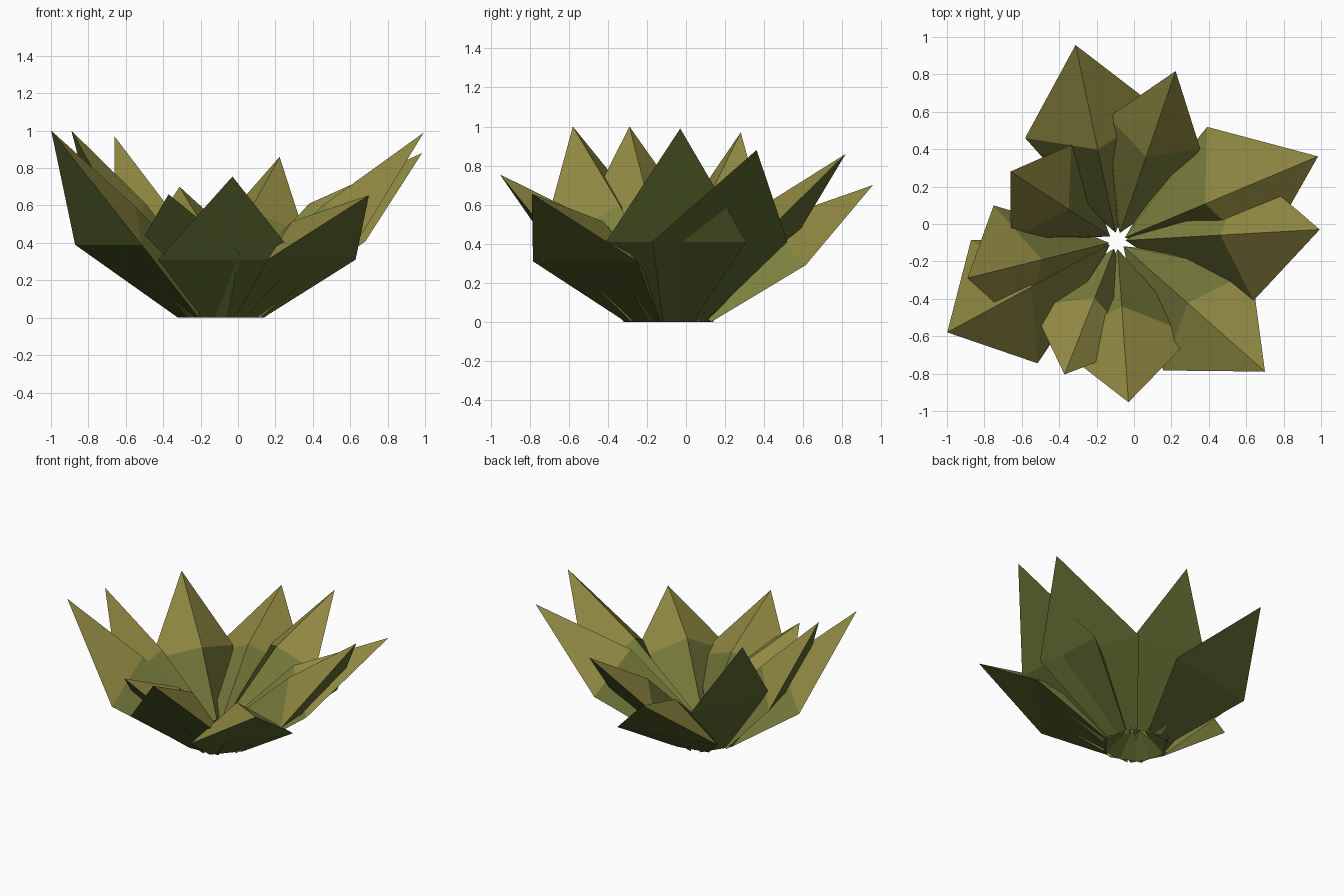
import bpy, bmesh
from math import sin, cos, radians
from mathutils import Vector

if "Cube" in bpy.data.objects:
    bpy.data.objects.remove(bpy.data.objects["Cube"])

HUB = Vector((-0.09, -0.09, 0))


def material(name, rgb):
    m = bpy.data.materials.new(name)
    m.diffuse_color = (*rgb, 1)
    m.use_nodes = True
    m.node_tree.nodes["Principled BSDF"].inputs["Base Color"].default_value = m.diffuse_color
    return m


OLIVE = material("olive_tip", (0.28, 0.25, 0.055))
GREEN = material("green_base", (0.21, 0.225, 0.05))
UNDER = material("green_underside", (0.115, 0.15, 0.03))


def leaf(name, angle, tip_r, tip_z, mid_r, mid_z, half_w):
    """Solid folded leaf: flat underside, ridge along the inner face."""
    a = radians(angle)
    out, side = Vector((cos(a), sin(a), 0)), Vector((-sin(a), cos(a), 0))
    bm = bmesh.new()

    def vert(r, s, z):
        return bm.verts.new(HUB + out * r + side * s + Vector((0, 0, z)))

    # inward normal of the lower segment gives the ridge offset
    n = Vector((-mid_z, mid_r - 0.2)).normalized() * half_w * 0.7
    base_l, base_r = vert(0.2, 0.115, 0), vert(0.2, -0.115, 0)
    base_in = vert(0.045, 0, 0.14)
    mid_left, mid_right = vert(mid_r, half_w, mid_z), vert(mid_r, -half_w, mid_z)
    mid_in = vert(mid_r + n.x, 0, mid_z + n.y)
    tip = vert(tip_r, 0, tip_z)

    faces = [
        ((base_l, base_r, mid_right, mid_left), 2), ((mid_left, mid_right, tip), 2),
        ((base_in, base_l, mid_left, mid_in), 1), ((base_r, base_in, mid_in, mid_right), 1),
        ((mid_in, mid_left, tip), 0), ((mid_right, mid_in, tip), 0),
        ((base_l, base_in, base_r), 2),
    ]
    for verts, mat in faces:
        bm.faces.new(verts).material_index = mat
    bmesh.ops.recalc_face_normals(bm, faces=bm.faces)
    me = bpy.data.meshes.new(name)
    bm.to_mesh(me)
    bm.free()
    for m in (OLIVE, GREEN, UNDER):
        me.materials.append(m)
    bpy.context.collection.objects.link(bpy.data.objects.new(name, me))


# angle, tip radius, tip height, shoulder radius, shoulder height, half width
LEAVES = [
    (102, 1.07, 0.70, 0.64, 0.29, 0.367),
    (71, 0.96, 0.86, 0.61, 0.45, 0.26),
    (22.8, 1.165, 0.88, 0.68, 0.41, 0.375),
    (3.2, 1.085, 0.99, 0.71, 0.41, 0.36),
    (-41.5, 1.055, 0.655, 0.645, 0.31, 0.355),
    (-86, 0.865, 0.755, 0.53, 0.31, 0.375),
    (-111.5, 0.768, 0.66, 0.49, 0.35, 0.30),
    (-151.7, 1.032, 1.0, 0.685, 0.39, 0.375),
    (-166, 0.825, 1.0, 0.595, 0.45, 0.343),
    (147, 0.68, 0.97, 0.485, 0.45, 0.297),
]
for i, spec in enumerate(LEAVES, 1):
    leaf(f"leaf_{i}", *spec)
